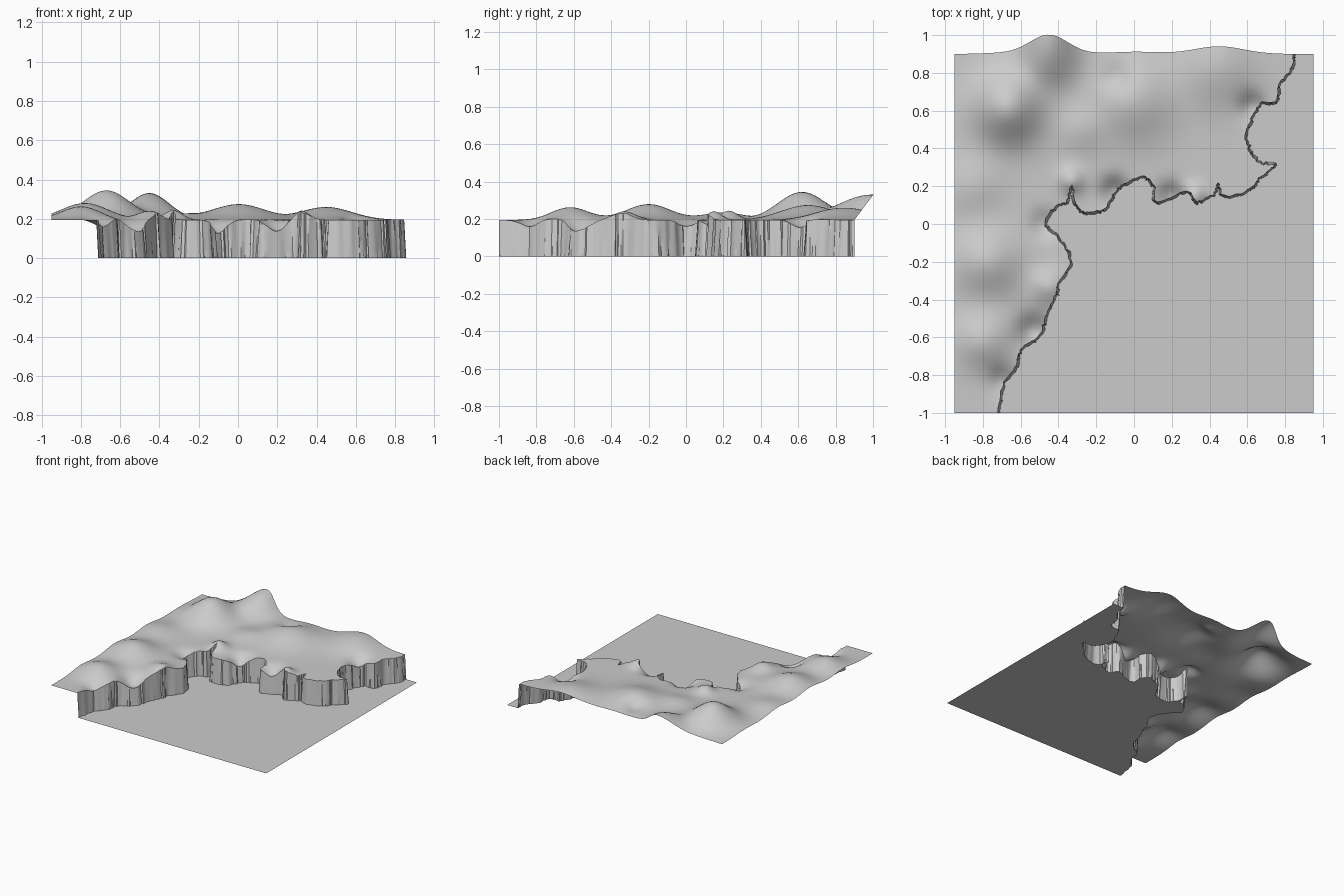
import bpy, math, random
from mathutils import Vector
from mathutils.geometry import delaunay_2d_cdt

if "Cube" in bpy.data.objects:
    bpy.data.objects.remove(bpy.data.objects["Cube"])

random.seed(4)
W, FRONT, BACK, BASE = 0.95, -1.0, 0.9, 0.195

# Coastline seen from above, from the back edge round to the front edge
COAST = [(.845, .9), (.83, .82), (.765, .74), (.75, .65), (.67, .64), (.61, .53), (.59, .46),
         (.62, .37), (.67, .32), (.74, .31), (.66, .24), (.60, .18), (.48, .15), (.445, .22),
         (.42, .16), (.335, .12), (.28, .17), (.12, .12), (.11, .19), (.055, .25), (-.03, .225),
         (-.10, .17), (-.15, .09), (-.235, .06), (-.30, .095), (-.33, .205), (-.36, .12),
         (-.42, .09), (-.475, 0), (-.40, -.08), (-.34, -.20), (-.40, -.32), (-.42, -.39),
         (-.47, -.50), (-.51, -.60), (-.595, -.655), (-.63, -.76), (-.695, -.85), (-.72, -1)]

# Hills and hollows: x, y, radius, height
HILLS = [(-.67, .61, .12, .15), (-.45, .9, .10, .135), (0, .65, .14, .08), (.45, .82, .13, .065),
         (-.78, -.2, .12, .085), (-.80, -.62, .10, .068), (-.85, .2, .11, .04),
         (-.28, .5, .08, .025), (-.09, .77, .05, -.03), (-.33, .23, .045, .05),
         (.32, .15, .04, .05), (-.45, -.33, .06, .045), (-.10, .17, .05, -.07),
         (.20, .14, .05, -.06), (-.53, -.57, .06, -.07), (.63, .62, .05, -.05),
         (-.69, -.83, .05, -.04), (-.47, 0, .05, -.035)]


def rise(x, y):
    return sum(h * math.exp(-((x - a) ** 2 + (y - b) ** 2) / (2 * r * r)) for a, b, r, h in HILLS)


def surface(p):
    """Point on the land; the back edge bulges outward where the hills are tall."""
    h = rise(p[0], p[1])
    fade = math.exp(-(BACK - p[1]) / 0.12)
    return (p[0], p[1] + 0.75 * max(h, 0) * fade, BASE + h)


def rough_curve(pts, steps=8, jitter=0.005):
    """Smooth curve through the points with a little rocky jitter."""
    out = []
    for i in range(len(pts) - 1):
        a, b, c, d = (Vector(pts[min(max(i + k, 0), len(pts) - 1)]) for k in (-1, 0, 1, 2))
        for s in range(steps):
            t = s / steps
            p = 0.5 * (2 * b + (c - a) * t + (2 * a - 5 * b + 4 * c - d) * t * t
                       + (3 * b - a - 3 * c + d) * t ** 3)
            if i or s:
                p += Vector((random.uniform(-jitter, jitter), random.uniform(-jitter, jitter)))
            p.y = min(max(p.y, FRONT), BACK)
            out.append(p)
    out.append(Vector(pts[-1]))
    return out


def line(a, b, n):
    return [Vector(a).lerp(Vector(b), i / n) for i in range(n)]


def fill(loop, extra=()):
    """Triangles inside a counter-clockwise outline, using extra inner points."""
    pts = list(loop) + list(extra)
    res = delaunay_2d_cdt(pts, [], [list(range(len(loop)))], 1, 1e-5)
    return res[0], res[2]


def add(name, verts, faces, mat, smooth=None):
    me = bpy.data.meshes.new(name)
    me.from_pydata(verts, [], faces)
    me.materials.append(mat)
    me.validate()
    ob = bpy.data.objects.new(name, me)
    bpy.context.collection.objects.link(ob)
    if smooth:
        bpy.ops.object.select_all(action='DESELECT')
        ob.select_set(True)
        bpy.context.view_layer.objects.active = ob
        bpy.ops.object.shade_smooth_by_angle(angle=math.radians(smooth))
    return ob


grey = bpy.data.materials.new("plain grey")
grey.diffuse_color = (0.6, 0.6, 0.6, 1)
grey.use_nodes = True
grey.node_tree.nodes["Principled BSDF"].inputs["Base Color"].default_value = grey.diffuse_color

top = rough_curve(COAST)
n = len(top)

# Foot of the cliff: the coast pushed slightly out to sea
foot = []
for i, p in enumerate(top):
    d = (top[min(i + 4, n - 1)] - top[max(i - 4, 0)]).normalized()
    q = p + Vector((-d.y, d.x)) * random.uniform(0.008, 0.016)
    q.y = min(max(q.y, FRONT), BACK)
    foot.append(q)
foot[0].y, foot[-1].y = BACK, FRONT

# Land: rolling sheet bounded by the coast and the straight outer edges
loop = top + line((-W, FRONT), (-W, BACK), 70) + line((-W, BACK), top[0], 66)
loop.reverse()
step = 0.025
inner = [Vector((-W + step * i, FRONT + step * j))
         for i in range(1, 76) for j in range(1, 76)]
verts, faces = fill(loop, inner)
add("land", [surface(v) for v in verts], faces, grey, 60)

# Cliff: wall of rock from the land edge down to the sea
rows = 4
cv = []
for t, f in zip(top, foot):
    a, b = Vector(surface(t)), Vector((f.x, f.y, 0))
    cv += [a.lerp(b, r / rows) for r in range(rows + 1)]
k = rows + 1
cf = [(i * k + r, (i + 1) * k + r, (i + 1) * k + r + 1, i * k + r + 1)
      for i in range(n - 1) for r in range(rows)]
add("cliff", cv, cf, grey, 35)

# Sea: flat sheet meeting the foot of the cliff
sv, sf = fill(foot + [Vector((W, FRONT)), Vector((W, BACK))])
add("sea", [(v.x, v.y, 0) for v in sv], sf, grey)
